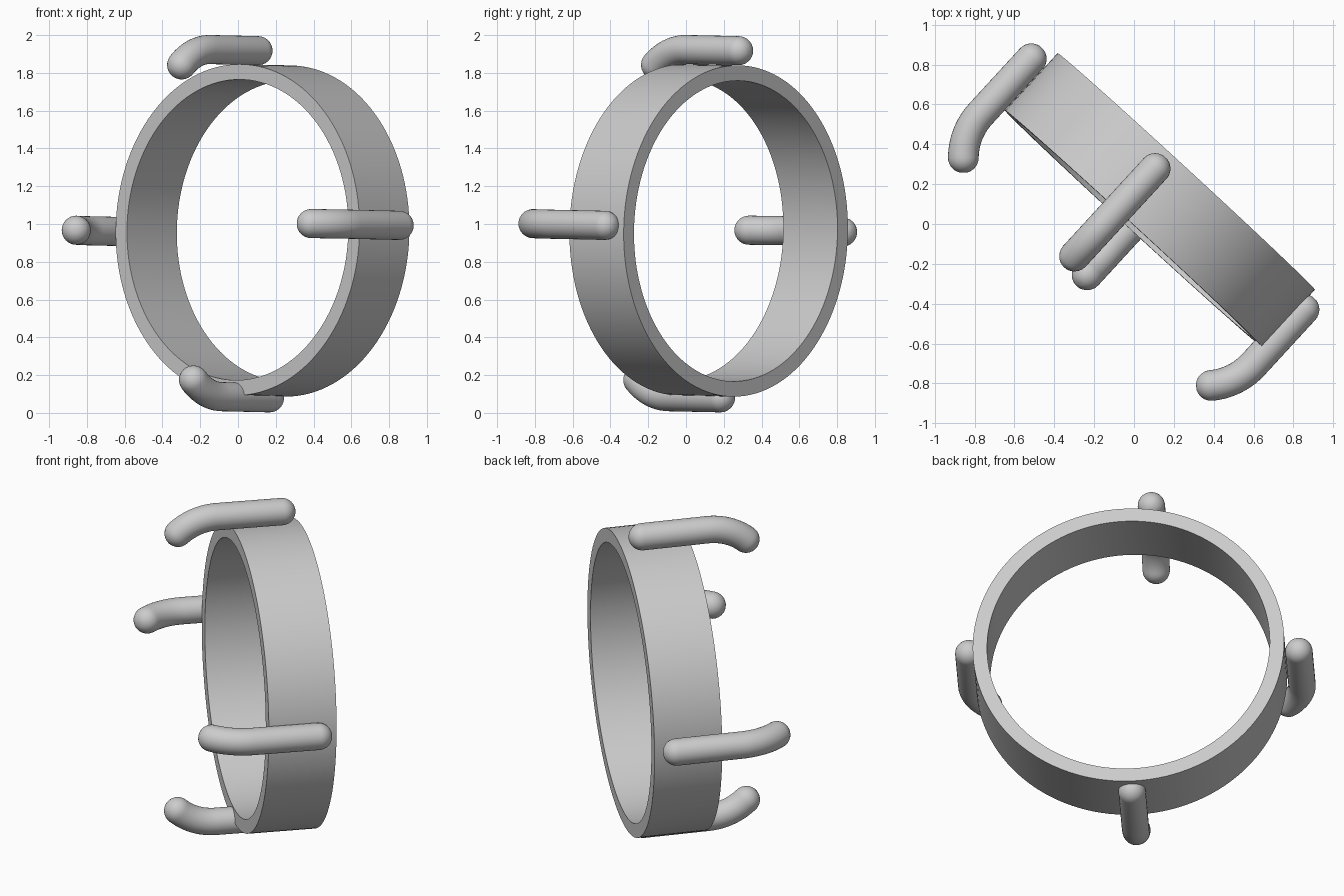
import bpy, bmesh
from math import sin, cos, pi, radians
from mathutils import Vector, Matrix

if "Cube" in bpy.data.objects:
    bpy.data.objects.remove(bpy.data.objects["Cube"])

# Placement of the ring: local y is the ring axis, local z is up
PLACE = (Matrix.Translation((0.13, 0.12, 0.966))
         @ Matrix.Rotation(radians(-42.6), 4, 'Z')
         @ Matrix.Rotation(-0.016, 4, 'X'))


def finish(name, bm, angle):
    bmesh.ops.recalc_face_normals(bm, faces=bm.faces)
    mesh = bpy.data.meshes.new(name)
    bm.to_mesh(mesh)
    bm.free()
    obj = bpy.data.objects.new(name, mesh)
    bpy.context.collection.objects.link(obj)
    obj.matrix_world = PLACE
    bpy.ops.object.select_all(action='DESELECT')
    obj.select_set(True)
    bpy.context.view_layer.objects.active = obj
    bpy.ops.object.shade_smooth_by_angle(angle=angle)


def bridge(bm, a, b):
    n = len(a)
    for i in range(n):
        j = (i + 1) % n
        bm.faces.new((a[i], a[j], b[j], b[i]))


# Flat band
def make_band(outer=0.877, inner=0.796, half=0.195, n=128):
    bm = bmesh.new()
    loops = [[bm.verts.new((r * cos(2 * pi * i / n), y, r * sin(2 * pi * i / n)))
              for i in range(n)]
             for r, y in ((outer, -half), (outer, half), (inner, half), (inner, -half))]
    for k in range(4):
        bridge(bm, loops[k], loops[(k + 1) % 4])
    finish("ring_band", bm, radians(30))


# Round-ended rod along the axis, bending towards the ring centre at the front
def make_prong(name, u, v, inward, r=0.077, n=32):
    inward = Vector(inward)
    side = inward.cross(Vector((0, 1, 0)))
    base = Vector((u, 0, v))
    back, start, bend, big = 0.085, -0.29, radians(42), 0.33
    stations = []  # centre, tangent, radius

    def station(s, drop, ang, shift=0.0, rad=r):
        t = Vector((0, -cos(ang), 0)) + inward * sin(ang)
        c = base + Vector((0, s, 0)) + inward * drop + t * shift
        stations.append((c, t, rad))

    caps = [i * pi / 16 for i in range(1, 8)]
    for p in reversed(caps):
        station(back, 0, 0, -r * sin(p), r * cos(p))
    station(back, 0, 0)
    for i in range(13):
        a = bend * i / 12
        station(start - big * sin(a), big * (1 - cos(a)), a)
    for p in caps:
        station(start - big * sin(bend), big * (1 - cos(bend)), bend, r * sin(p), r * cos(p))

    bm = bmesh.new()
    rings = []
    for c, t, rad in stations:
        w = t.cross(side)
        rings.append([bm.verts.new(c + rad * (side * cos(2 * pi * i / n) + w * sin(2 * pi * i / n)))
                      for i in range(n)])
    for a, b in zip(rings, rings[1:]):
        bridge(bm, a, b)
    bm.faces.new(rings[0])
    bm.faces.new(rings[-1])
    finish(name, bm, radians(40))


make_band()
make_prong("right_prong", 0.904, 0.028, (-1, 0, 0))
make_prong("left_prong", -0.955, -0.007, (1, 0, 0))
make_prong("top_prong", -0.125, 0.953, (0, 0, -1))
make_prong("bottom_prong", -0.015, -0.885, (0, 0, 1))
